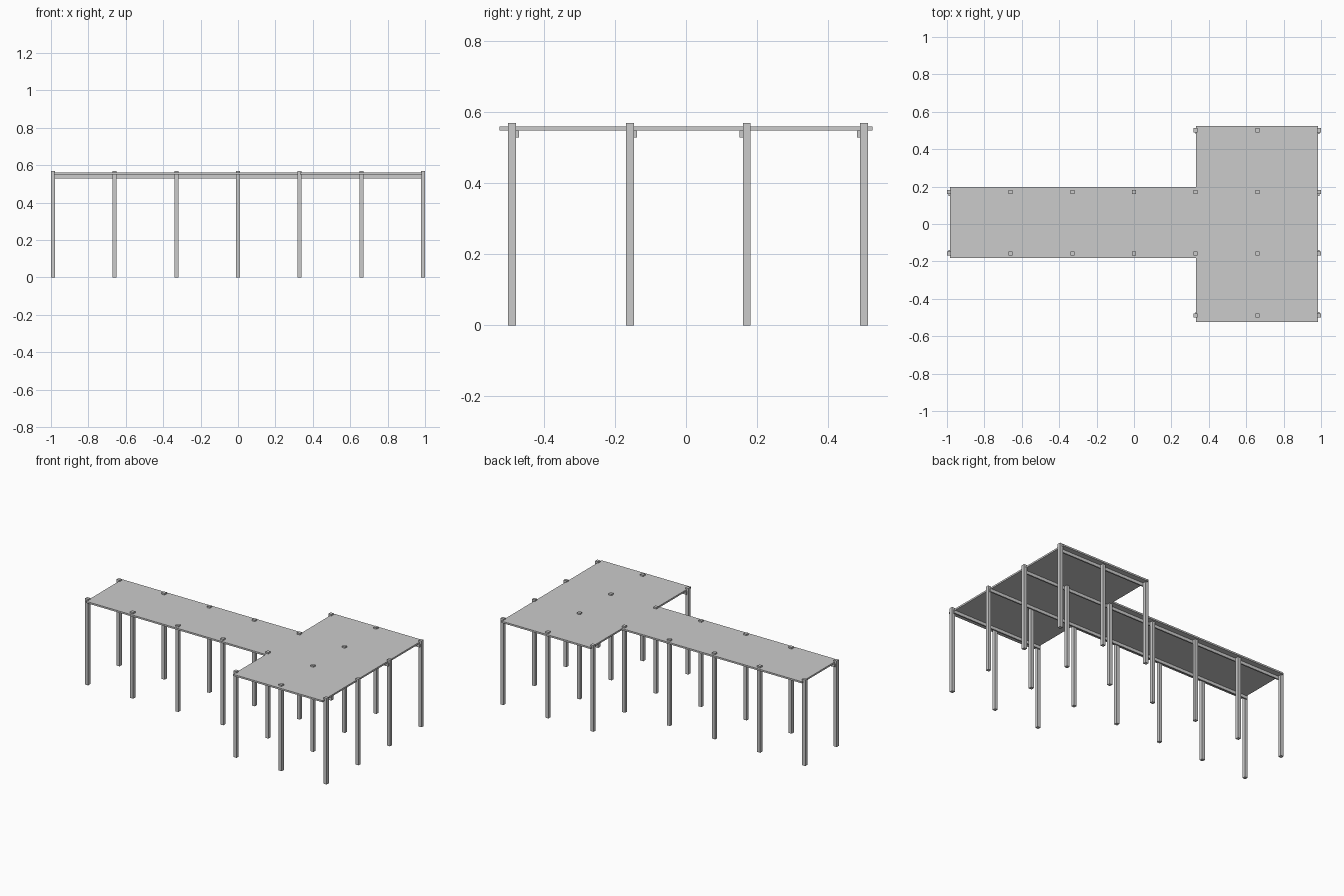
import bpy, bmesh

if "Cube" in bpy.data.objects:
    bpy.data.objects.remove(bpy.data.objects["Cube"])

POST = 0.022
STEP = 0.3297
ROWS = [-0.490, -0.158, 0.171, 0.501]
DECK_Z, DECK_TOP = 0.549, 0.560


def box(name, lo, hi):
    bm = bmesh.new()
    bmesh.ops.create_cube(bm, size=1)
    for v in bm.verts:
        v.co = [(a + b) / 2 + c * (b - a) for a, b, c in zip(lo, hi, v.co)]
    finish(name, bm)


def finish(name, bm):
    bmesh.ops.recalc_face_normals(bm, faces=bm.faces)
    mesh = bpy.data.meshes.new(name)
    bm.to_mesh(mesh)
    bm.free()
    bpy.context.collection.objects.link(bpy.data.objects.new(name, mesh))


# T-shaped deck slab
outline = [(-0.985, -0.183), (0.331, -0.183), (0.331, -0.525), (0.985, -0.525),
           (0.985, 0.525), (0.331, 0.525), (0.331, 0.197), (-0.985, 0.197)]
bm = bmesh.new()
face = bm.faces.new([bm.verts.new((x, y, DECK_Z)) for x, y in outline])
top = bmesh.ops.extrude_face_region(bm, geom=[face], use_keep_orig=True)["geom"]
bmesh.ops.translate(bm, vec=(0, 0, DECK_TOP - DECK_Z),
                    verts=[g for g in top if isinstance(g, bmesh.types.BMVert)])
finish("deck", bm)

h = POST / 2
for r, y in enumerate(ROWS):
    # Outer rows support only the wide end of the deck
    first = 1 if r in (0, 3) else -3

    # Posts poke slightly through the deck
    for i in range(first, 4):
        x = i * STEP
        box(f"post_{r}_{i + 3}", (x - h, y - h, 0), (x + h, y + h, 0.570))

    # Beam along the inner side of each post row
    side = 1 if y < 0 else -1
    y0, y1 = sorted((y + side * h, y + side * (h + 0.009)))
    box(f"beam_{r}", (first * STEP - 0.002, y0, 0.529), (3 * STEP + 0.002, y1, DECK_Z))
